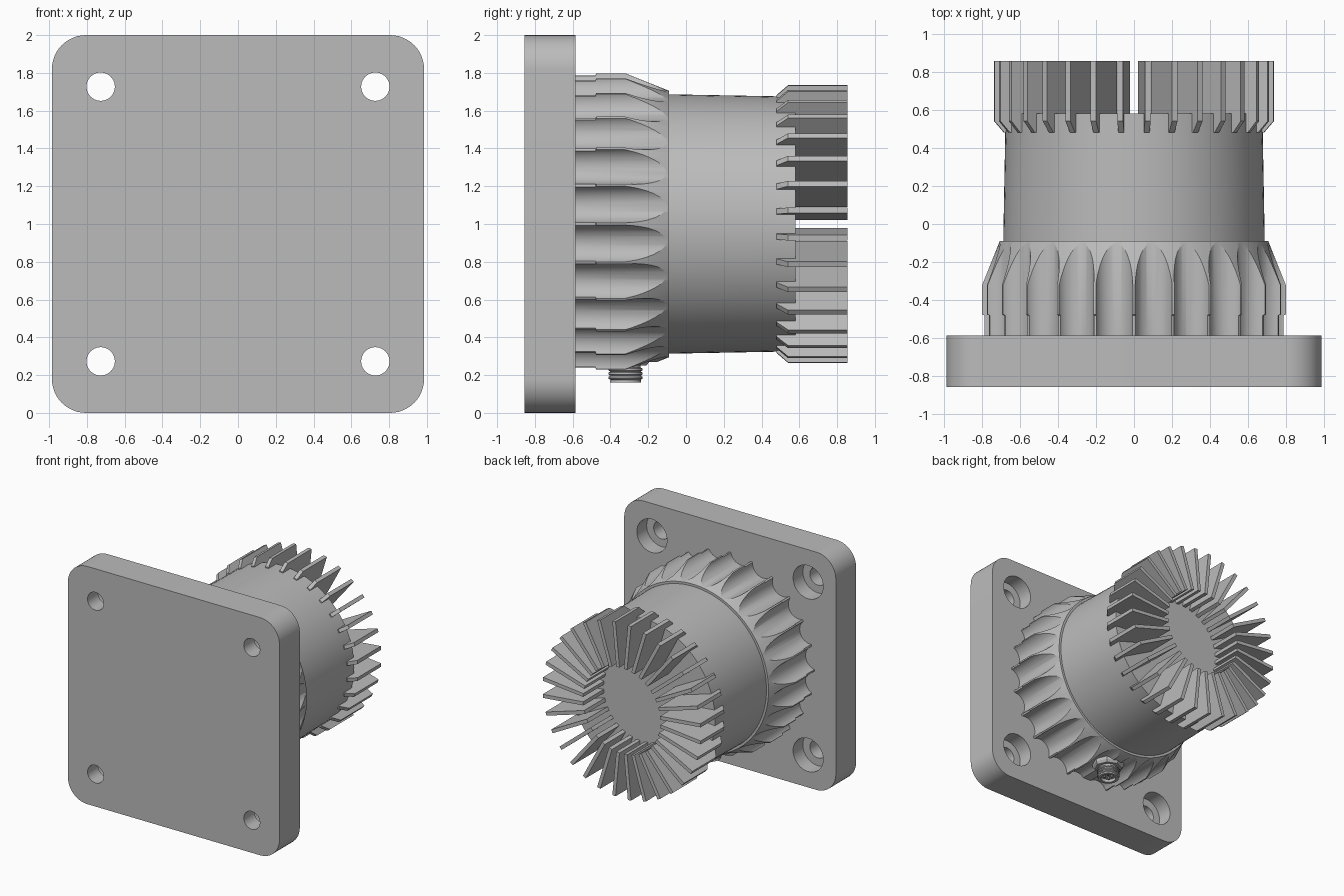
import bpy, bmesh, math
from mathutils import Matrix, Vector

cube = bpy.data.objects.get("Cube")
if cube:
    bpy.data.objects.remove(cube, do_unlink=True)

grey = bpy.data.materials.new("light grey metal")
grey.use_nodes = True
grey.diffuse_color = (0.5, 0.5, 0.5, 1)
grey.node_tree.nodes["Principled BSDF"].inputs["Base Color"].default_value = (0.5, 0.5, 0.5, 1)

AXIS_Z = 1.0
ALONG_Y = Matrix.Translation((0, 0, AXIS_Z)) @ Matrix.Rotation(-math.pi / 2, 4, 'X')


def finish(bm, name):
    bmesh.ops.recalc_face_normals(bm, faces=bm.faces)
    mesh = bpy.data.meshes.new(name)
    bm.to_mesh(mesh)
    bm.free()
    mesh.materials.append(grey)
    ob = bpy.data.objects.new(name, mesh)
    bpy.context.collection.objects.link(ob)
    return ob


def lathe(name, profile, matrix, steps=96):
    """Closed solid from (radius, height) points spun about the local z axis."""
    bm = bmesh.new()
    rings = []
    for r, h in profile:
        rings.append([bm.verts.new((r * math.cos(i * math.tau / steps),
                                    r * math.sin(i * math.tau / steps), h))
                      for i in range(steps)])
    for a, b in zip(rings, rings[1:]):
        for i in range(steps):
            j = (i + 1) % steps
            bm.faces.new((a[i], a[j], b[j], b[i]))
    bm.faces.new(rings[0])
    bm.faces.new(rings[-1])
    bm.transform(matrix)
    return finish(bm, name)


def add_box(bm, lo, hi):
    lo, hi = Vector(lo), Vector(hi)
    m = Matrix.Translation((lo + hi) / 2) @ Matrix.Diagonal((*(hi - lo), 1))
    return bmesh.ops.create_cube(bm, size=1, matrix=m)["verts"]


def add_rod(bm, x, z, r, y0, y1, segments=32):
    m = Matrix.Translation((x, (y0 + y1) / 2, z)) @ Matrix.Rotation(math.pi / 2, 4, 'X')
    bmesh.ops.create_cone(bm, cap_ends=True, segments=segments, radius1=r, radius2=r,
                          depth=y1 - y0, matrix=m)


def cut(ob, bm):
    cutter = finish(bm, "cutter")
    cutter.hide_render = True
    mod = ob.modifiers.new("cut", 'BOOLEAN')
    mod.operation, mod.solver, mod.object = 'DIFFERENCE', 'EXACT', cutter
    bpy.context.view_layer.objects.active = ob
    bpy.ops.object.modifier_apply(modifier=mod.name)
    bpy.data.objects.remove(cutter, do_unlink=True)


def smooth(ob, angle=25):
    bpy.ops.object.select_all(action='DESELECT')
    ob.select_set(True)
    bpy.context.view_layer.objects.active = ob
    bpy.ops.object.shade_smooth_by_angle(angle=math.radians(angle))


# Mounting plate with rounded corners and counterbored holes
FRONT, PLATE_BACK = -0.855, -0.585
bm = bmesh.new()
add_box(bm, (-0.985, FRONT, 0), (0.985, PLATE_BACK, 2))
corners = [e for e in bm.edges
           if abs((e.verts[0].co - e.verts[1].co).y) > 0.1]
bmesh.ops.bevel(bm, geom=corners, offset=0.18, segments=12, profile=0.5, affect='EDGES')
plate = finish(bm, "mounting_plate")
for radius, start in ((0.075, FRONT - 0.1), (0.14, PLATE_BACK - 0.13)):
    bm = bmesh.new()
    for x in (-0.727, 0.727):
        for z in (0.273, 1.727):
            add_rod(bm, x, z, radius, start, PLATE_BACK + 0.1, 40)
    cut(plate, bm)
smooth(plate)

# Scalloped collar: tapered ring with round flutes and a flat underneath
collar = lathe("scalloped_collar",
               [(0.785, -0.59), (0.785, -0.48), (0.797, -0.475), (0.797, -0.32),
                (0.705, -0.09)], ALONG_Y, 144)
bm = bmesh.new()
FLUTES = 24
for i in range(FLUTES):
    a = (i + 0.5) * math.tau / FLUTES
    add_rod(bm, 0.81 * math.cos(a), AXIS_Z + 0.81 * math.sin(a), 0.1, -0.7, 0.0)
cut(collar, bm)
bm = bmesh.new()
add_box(bm, (-0.17, -0.7, 0.0), (0.17, 0.0, 0.27))
cut(collar, bm)
smooth(collar)

# Slightly tapered barrel
barrel = lathe("barrel", [(0.686, -0.2), (0.686, -0.06), (0.676, 0.48), (0.676, 0.58)], ALONG_Y)
smooth(barrel)

# Radial cooling fins on the rear end
FINS = 32
outline = [(0.36, 0.5), (0.66, 0.48), (0.685, 0.48), (0.737, 0.54),
           (0.737, 0.855), (0.36, 0.855)]
bm = bmesh.new()
for i in range(FINS):
    turn = Matrix.Rotation((i + 0.5) * math.tau / FINS, 4, 'Z')
    sides = [[bm.verts.new(ALONG_Y @ turn @ Vector((r, t, h))) for r, h in outline]
             for t in (-0.015, 0.015)]
    bm.faces.new(sides[0])
    bm.faces.new(sides[1])
    for k in range(len(outline)):
        n = (k + 1) % len(outline)
        bm.faces.new((sides[0][k], sides[0][n], sides[1][n], sides[1][k]))
finish(bm, "cooling_fins")

# Cable connector below the collar: boss, threaded socket, pins
DOWN = Matrix.Translation((0, -0.32, 0.25)) @ Matrix.Rotation(math.pi, 4, 'X')
boss = lathe("connector_boss", [(0.125, -0.12), (0.125, -0.02), (0.11, 0.0)], DOWN, 8)
thread = [(0.08, -0.05), (0.08, 0.01)]
for k in range(3):
    h = 0.015 + k * 0.022
    thread += [(0.09, h), (0.09, h + 0.01), (0.08, h + 0.016)]
thread += [(0.083, 0.09), (0.06, 0.09), (0.06, 0.065)]
socket = lathe("connector_socket", thread, DOWN, 40)
smooth(socket, 20)
bm = bmesh.new()
for i in range(4):
    a = (i + 0.5) * math.tau / 4
    m = DOWN @ Matrix.Translation((0.03 * math.cos(a), 0.03 * math.sin(a), 0.072))
    bmesh.ops.create_cone(bm, cap_ends=True, segments=10, radius1=0.008, radius2=0.008,
                          depth=0.02, matrix=m)
smooth(finish(bm, "connector_pins"))
